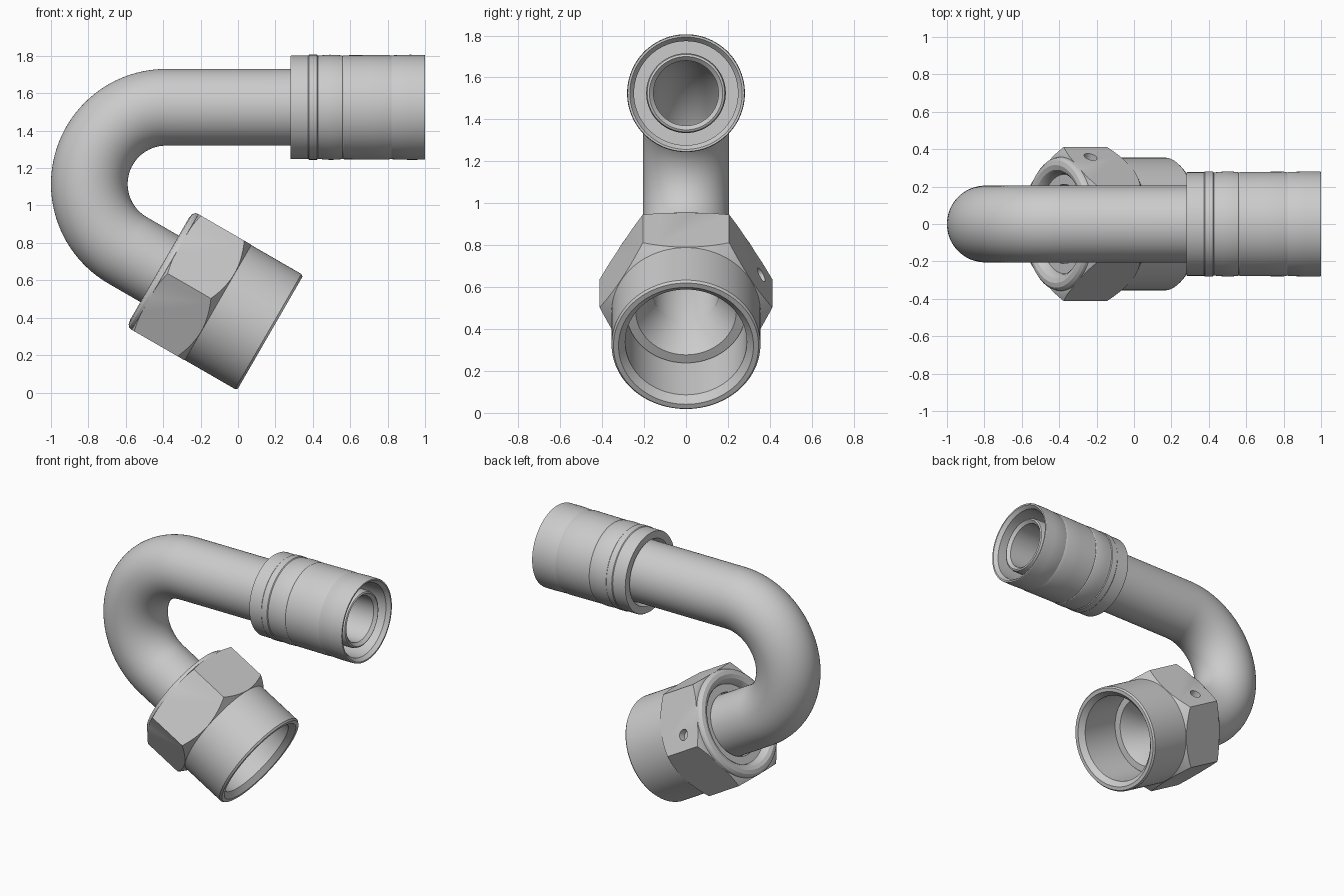
import bpy, bmesh
from math import sin, cos, pi, radians
from mathutils import Vector

if "Cube" in bpy.data.objects:
    bpy.data.objects.remove(bpy.data.objects["Cube"])

Y = Vector((0, 1, 0))
BEND_C, BEND_R = Vector((-0.385, 0, 1.115)), 0.41
TOP_Z = BEND_C.z + BEND_R
AX = Vector((cos(radians(30)), 0, -0.5))      # nut axis
AN = Vector((0.5, 0, cos(radians(30))))       # up-ish normal to the nut axis
NUT_O = BEND_C - AN * BEND_R                  # end of the bend


def skin(name, rings, seg=96, loop=True, offset=0.0):
    """Skin rings of (centre, in-plane normal, radius); loop closes the profile, else ends are capped."""
    bm = bmesh.new()
    rows = []
    for c, n, r in rings:
        rows.append([bm.verts.new(c + r * (cos(a) * n + sin(a) * Y))
                     for a in (offset + 2 * pi * k / seg for k in range(seg))])
    pairs = list(zip(rows, rows[1:]))
    if loop:
        pairs.append((rows[-1], rows[0]))
    else:
        bm.faces.new(rows[0])
        bm.faces.new(rows[-1])
    for a, b in pairs:
        for k in range(seg):
            j = (k + 1) % seg
            bm.faces.new((a[k], a[j], b[j], b[k]))
    bmesh.ops.recalc_face_normals(bm, faces=bm.faces)
    me = bpy.data.meshes.new(name)
    bm.to_mesh(me)
    bm.free()
    ob = bpy.data.objects.new(name, me)
    bpy.context.collection.objects.link(ob)
    return ob


def activate(ob):
    bpy.ops.object.select_all(action='DESELECT')
    ob.select_set(True)
    bpy.context.view_layer.objects.active = ob


def boolean(ob, cutter, op):
    m = ob.modifiers.new("cut", 'BOOLEAN')
    m.object, m.operation, m.solver = cutter, op, 'EXACT'
    activate(ob)
    bpy.ops.object.modifier_apply(modifier=m.name)
    bpy.data.objects.remove(cutter)


def smooth(ob, angle=28):
    activate(ob)
    bpy.ops.object.shade_smooth_by_angle(angle=radians(angle))


def straight(pts):      # (x, r) on the horizontal axis
    return [(Vector((x, 0, TOP_Z)), Vector((0, 0, 1)), r) for x, r in pts]


def slanted(pts):       # (distance, r) on the nut axis
    return [(NUT_O + AX * t, AN, r) for t, r in pts]


def bend(r, steps=40):
    out = []
    for i in range(steps + 1):
        a = radians(90 + 150 * i / steps)
        n = Vector((cos(a), 0, sin(a)))
        # flip so the normal matches the nut frame without twisting
        out.append((BEND_C + n * BEND_R, n, r))
    return out


def slanted_tube(pts):  # same axis, normal continuing from the bend
    return [(c, -n, r) for c, n, r in slanted(pts)]


# Hollow bent tube: hose nipple at one end, coned seat at the other
outer = (straight([(0.955, 0.165), (0.965, 0.175), (0.96, 0.185), (0.94, 0.19),
                   (0.5, 0.19), (0.48, 0.205)])
         + bend(0.205)
         + slanted_tube([(0.30, 0.205), (0.42, 0.285), (0.55, 0.285)]))
inner = (straight([(0.945, 0.155)]) + bend(0.155)
         + slanted_tube([(0.39, 0.155), (0.55, 0.24)]))
smooth(skin("bent_tube", outer + inner[::-1]))

# Crimped ferrule sleeve
ferrule = [(0.28, 0.225), (0.28, 0.274), (0.285, 0.277), (0.375, 0.277), (0.38, 0.281),
           (0.422, 0.281), (0.427, 0.276), (0.432, 0.276), (0.45, 0.278), (0.49, 0.281),
           (0.53, 0.280), (0.555, 0.277), (0.56, 0.274), (0.566, 0.278), (0.69, 0.279),
           (0.80, 0.280), (0.815, 0.277), (0.82, 0.276), (0.826, 0.278), (0.92, 0.281),
           (0.995, 0.280), (1.0, 0.278), (1.0, 0.268), (0.975, 0.248), (0.5, 0.248),
           (0.5, 0.19), (0.33, 0.20), (0.32, 0.205), (0.305, 0.21)]
smooth(skin("ferrule", straight(ferrule)), 20)

# Swivel nut: turned ring trimmed by a hexagonal prism
turned = [(0.25, 0.212), (0.25, 0.265), (0.225, 0.272), (0.205, 0.29), (0.197, 0.315),
          (0.202, 0.34), (0.215, 0.354), (0.23, 0.358), (0.232, 0.375), (0.25, 0.42),
          (0.508, 0.42), (0.558, 0.355), (0.868, 0.355), (0.88, 0.346), (0.88, 0.322),
          (0.845, 0.29), (0.41, 0.29), (0.33, 0.212)]
nut = skin("swivel_nut", slanted(turned))
hexagon = skin("hex_cutter", slanted([(0.1, 0.412), (1.0, 0.412)]), 6, False, pi / 6)
boolean(nut, hexagon, 'INTERSECT')

# Small drilled mark in one flat of the nut
face_n = 0.5 * AN + 0.866 * Y
side = -0.866 * AN + 0.5 * Y
spot = NUT_O + AX * 0.36 + face_n * 0.357 + side * 0.10
bpy.ops.mesh.primitive_cylinder_add(vertices=32, radius=0.036, depth=0.09, location=spot,
                                    rotation=face_n.to_track_quat('Z', 'Y').to_euler())
boolean(nut, bpy.context.object, 'DIFFERENCE')
smooth(nut)
